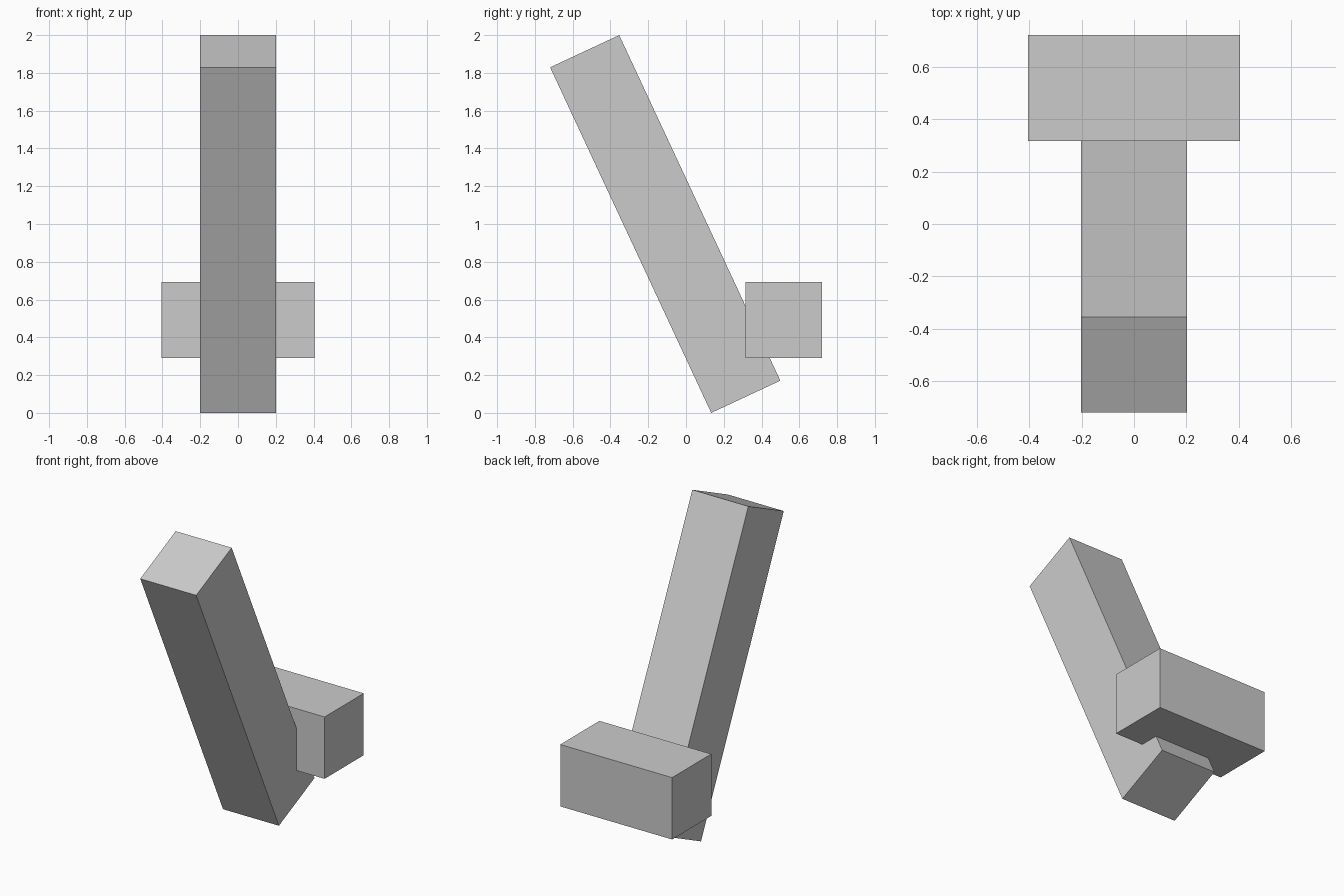
import bpy
import math

if "Cube" in bpy.data.objects:
    bpy.data.objects.remove(bpy.data.objects["Cube"])

# One flat colour for the whole model
grey = bpy.data.materials.new("light_grey")
grey.diffuse_color = (0.6, 0.6, 0.6, 1.0)
grey.use_nodes = True
grey.node_tree.nodes["Principled BSDF"].inputs["Base Color"].default_value = grey.diffuse_color

U = 0.4037  # thickness shared by both blocks


def block(name, size, location, tilt=0.0):
    bpy.ops.mesh.primitive_cube_add(size=1, location=location,
                                    rotation=(math.radians(tilt), 0, 0))
    obj = bpy.context.object
    obj.name = name
    obj.scale = size
    obj.data.materials.append(grey)
    return obj


# Long bar leaning toward the front
block("leaning_bar", (U, U, 5 * U), (0, -0.11, 1.0), 25)

# Level cross block behind the foot of the bar
block("cross_block", (2 * U, U, U), (0, 0.518, 0.492))
